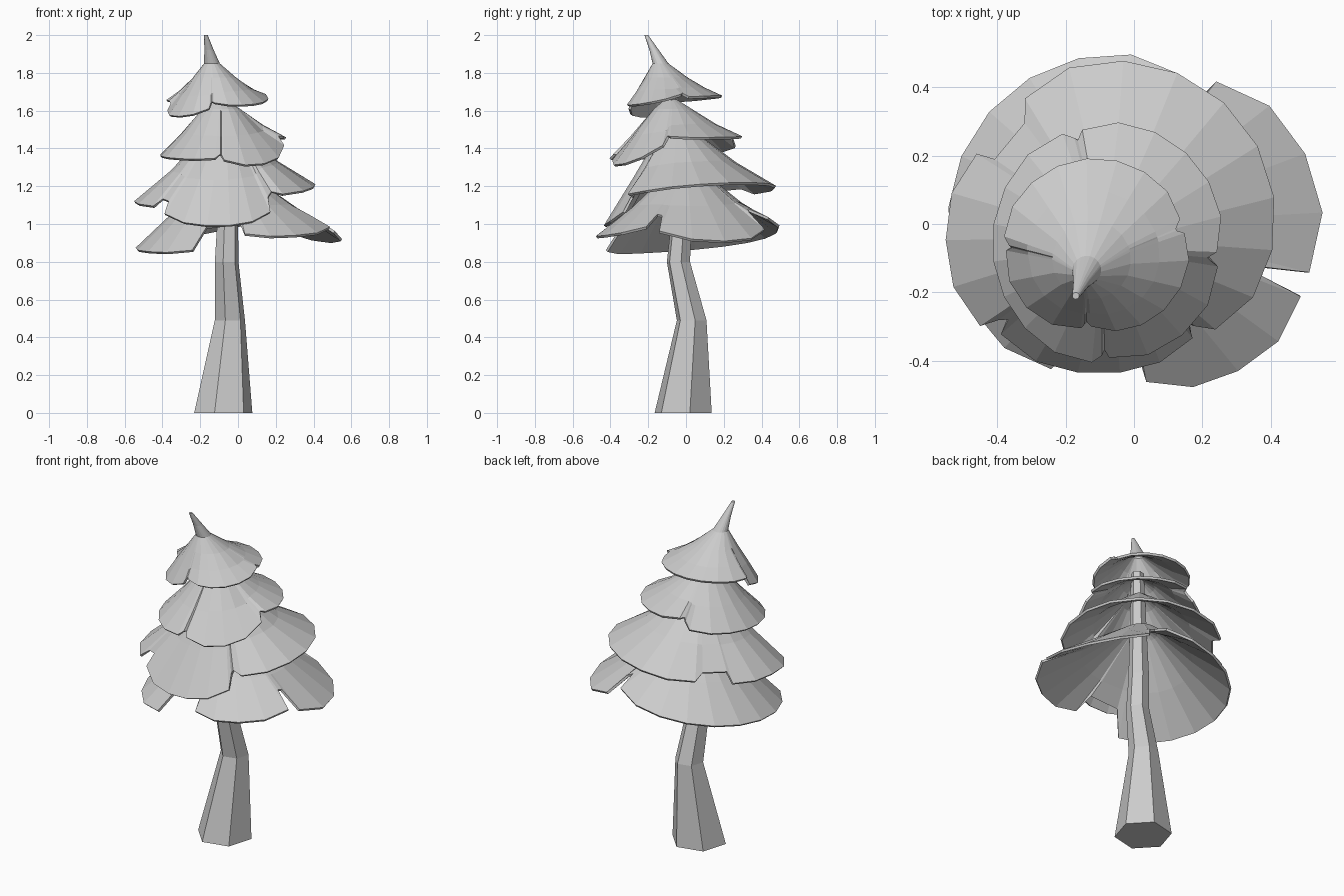
import bpy
from math import cos, sin, radians

if "Cube" in bpy.data.objects:
    bpy.data.objects.remove(bpy.data.objects["Cube"])


def make_object(name, verts, faces):
    mesh = bpy.data.meshes.new(name)
    mesh.from_pydata(verts, [], faces)
    mesh.validate()
    obj = bpy.data.objects.new(name, mesh)
    bpy.context.collection.objects.link(obj)
    return obj


def ring_faces(rings, n):
    """Quads between consecutive rings, each of n vertices, inner to outer."""
    return [(k * n + i, (k + 1) * n + i, (k + 1) * n + (i + 1) % n, k * n + (i + 1) % n)
            for k in range(rings - 1) for i in range(n)]


def quad(a, m, b, t):
    """Quadratic through a, m, b at t = 0, 0.5, 1."""
    return a * (2 * t - 1) * (t - 1) + m * 4 * t * (1 - t) + b * t * (2 * t - 1)


def tier(name, centre, core, lobes, notch):
    """Drooping skirt: core rings (x, y, z, r) from the top, then a lobed rim.
    Lobe: start and end angle, three radii, three heights."""
    rim = []
    for a0, a1, r0, rm, r1, z0, zm, z1 in lobes:
        inner = max(4, round((a1 - a0) / 20))
        ts = [0] + [0.03 + 0.94 * i / inner for i in range(inner + 1)] + [1]
        for i, t in enumerate(ts):
            k = 1.015
            if i in (0, len(ts) - 1):
                k = 1 - notch
            elif i in (1, len(ts) - 2):
                k = 0.96
            ang = radians(a0 + 0.7 + (a1 - a0 - 1.4) * t)
            rim.append((ang, quad(r0, rm, r1, t), quad(z0, zm, z1, t), k))
    n = len(rim)
    verts = [(x + r * cos(p[0]), y + r * sin(p[0]), z)
             for x, y, z, r in core for p in rim]
    cx, cy, cz, cr = core[-1]
    for f, edge in ((0.5, False), (1.0, True)):
        for i, (ang, r, z, k) in enumerate(rim):
            # blend heights between lobes, except along their free edges
            w = (1 if k < 0.9 else 0) if edge else 3
            z = sum(rim[(i + d) % n][2] for d in range(-w, w + 1)) / (2 * w + 1)
            g = k if edge else f
            x0, y0 = cx + cr * cos(ang), cy + cr * sin(ang)
            x1, y1 = centre[0] + r * cos(ang), centre[1] + r * sin(ang)
            h = max(0, 1 - g) ** 1.1
            verts.append((x0 + (x1 - x0) * g, y0 + (y1 - y0) * g, z + (cz - z) * h))
    faces = ring_faces(len(core) + 2, n) + [tuple(range(n))]
    obj = make_object(name, verts, faces)
    mod = obj.modifiers.new("thickness", 'SOLIDIFY')
    mod.thickness = 0.014
    mod.offset = -1


# Bent six-sided trunk
sections = [(-0.10, -0.09, 1.70, 0.035), (-0.055, -0.025, 1.0, 0.057),
            (-0.06, -0.04, 0.80, 0.064), (-0.043, 0.03, 0.49, 0.082),
            (-0.078, -0.015, 0.0, 0.158)]
tv = [(x + r * cos(radians(13 + 60 * i)), y + r * sin(radians(13 + 60 * i)), z)
      for x, y, z, r in sections for i in range(6)]
make_object("trunk", tv, ring_faces(5, 6) + [tuple(range(6)), tuple(range(29, 23, -1))])

# Lowest branches
tier("foliage_bottom", (-0.05, 0.0),
     [(-0.06, -0.02, 1.32, 0.03), (-0.05, 0.0, 1.27, 0.10)],
     [(278, 341, .48, .55, .60, .94, .94, .98),
      (343, 418, .60, .58, .52, .96, .91, .97),
      (421, 612, .49, .49, .48, 1.04, .89, .85)], 0.30)

# Lower middle branches
tier("foliage_lower", (-0.07, -0.03),
     [(-0.07, -0.04, 1.53, 0.03), (-0.07, -0.04, 1.48, 0.10)],
     [(-48, 128, .42, .50, .48, 1.14, 1.22, 1.15),
      (146, 218, .47, .475, .48, 1.12, 1.12, 1.08),
      (219, 312, .45, .405, .40, 1.05, .99, 1.06)], 0.18)

# Upper middle branches
tier("foliage_upper", (-0.09, -0.07),
     [(-0.10, -0.08, 1.66, 0.03), (-0.09, -0.07, 1.61, 0.10)],
     [(-6, 104, .34, .365, .36, 1.46, 1.46, 1.47),
      (104, 270, .37, .32, .35, 1.41, 1.36, 1.34),
      (270, 354, .33, .34, .35, 1.335, 1.32, 1.42)], 0.14)

# Crown with a bent tip
tier("foliage_crown", (-0.11, -0.08),
     [(-0.170, -0.210, 2.0, 0.010), (-0.153, -0.168, 1.92, 0.025),
      (-0.138, -0.135, 1.85, 0.042), (-0.124, -0.105, 1.775, 0.115)],
     [(16, 176, .27, .27, .28, 1.67, 1.68, 1.65),
      (176, 262, .27, .26, .23, 1.60, 1.57, 1.61),
      (262, 376, .22, .26, .27, 1.64, 1.635, 1.69)], 0.16)
